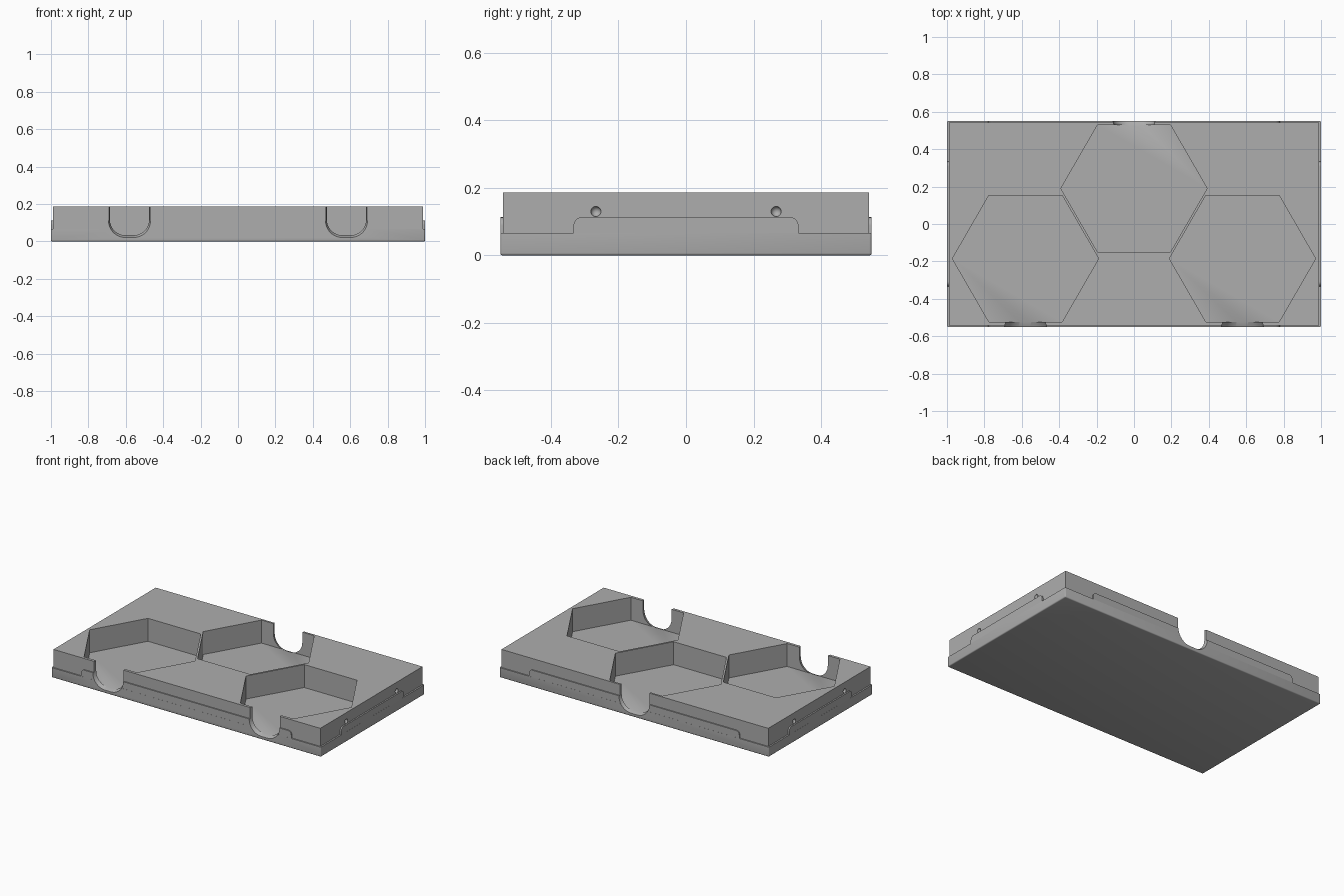
import bpy, bmesh, math
from mathutils import Vector

old = bpy.data.objects.get("Cube")
if old:
    bpy.data.objects.remove(old)

HEIGHT, FLOOR = 0.187, 0.033
LIP_Z, STEP_Z = 0.113, 0.066

grey = bpy.data.materials.new("plain grey")
grey.use_nodes = True
colour = (0.42, 0.42, 0.42, 1)
grey.diffuse_color = colour
grey.node_tree.nodes["Principled BSDF"].inputs["Base Color"].default_value = colour


def make(name, bm):
    bmesh.ops.recalc_face_normals(bm, faces=bm.faces)
    mesh = bpy.data.meshes.new(name)
    bm.to_mesh(mesh)
    bm.free()
    mesh.materials.append(grey)
    obj = bpy.data.objects.new(name, mesh)
    bpy.context.collection.objects.link(obj)
    return obj


def loft(name, start, end):
    """Closed solid between two matching loops of points."""
    bm = bmesh.new()
    a = [bm.verts.new(p) for p in start]
    b = [bm.verts.new(p) for p in end]
    bm.faces.new(a)
    bm.faces.new(b)
    for i in range(len(a)):
        j = (i + 1) % len(a)
        bm.faces.new((a[i], a[j], b[j], b[i]))
    return make(name, bm)


def box(name, half_x, half_y, z0, z1):
    corners = [(-half_x, -half_y), (half_x, -half_y), (half_x, half_y), (-half_x, half_y)]
    return loft(name, [(x, y, z0) for x, y in corners], [(x, y, z1) for x, y in corners])


def combine(target, other, operation):
    mod = target.modifiers.new("join or cut", 'BOOLEAN')
    mod.operation, mod.object, mod.solver = operation, other, 'EXACT'
    bpy.context.view_layer.objects.active = target
    bpy.ops.object.modifier_apply(modifier=mod.name)
    bpy.data.objects.remove(other)


def rounded(half, z_flat, z_round, radius, steps=10):
    """Outline with two rounded corners at z_round and square ones at z_flat."""
    side = 1 if z_round > z_flat else -1
    right = [(half - radius + radius * math.cos(t), z_round + side * radius * (math.sin(t) - 1))
             for t in (math.pi / 2 * i / steps for i in range(steps + 1))]
    return [(half, z_flat)] + right + [(-u, z) for u, z in reversed(right)] + [(-half, z_flat)]


# Base slab with softened corners and lower rim
tray = box("tray", 1.0, 0.55, 0, STEP_Z)
bm = bmesh.new()
bm.from_mesh(tray.data)
edges = [e for e in bm.edges if min(v.co.z for v in e.verts) < 0.001]
bmesh.ops.bevel(bm, geom=edges, offset=0.007, segments=3, profile=0.5, affect='EDGES')
bm.to_mesh(tray.data)
bm.free()

# Upper body and raised lips on all four sides
combine(tray, box("upper_body", 0.99, 0.542, 0.03, HEIGHT), 'UNION')
lip = rounded(0.78, 0.04, LIP_Z, 0.025)
combine(tray, loft("long_lips", [(u, -0.5495, z) for u, z in lip],
                   [(u, 0.5495, z) for u, z in lip]), 'UNION')
lip = rounded(0.333, 0.04, LIP_Z, 0.025)
combine(tray, loft("short_lips", [(-0.9995, u, z) for u, z in lip],
                   [(0.9995, u, z) for u, z in lip]), 'UNION')

# Hexagonal pockets, each with a flared finger notch in the nearest wall
for x, y, side in ((-0.58, -0.185, -1), (0.58, -0.185, -1), (0, 0.19, 1)):
    ring = [(x + 0.391 * math.cos(math.pi / 3 * i), y + 0.391 * math.sin(math.pi / 3 * i))
            for i in range(6)]
    combine(tray, loft("pocket", [(u, v, FLOOR) for u, v in ring],
                       [(u, v, 0.3) for u, v in ring]), 'DIFFERENCE')
    inner = rounded(0.105, 0.3, FLOOR, 0.085)
    outer = rounded(0.113, 0.3, 0.02, 0.09)
    start = [Vector((x + u, side * 0.522, z)) for u, z in inner]
    end = [Vector((x + u, side * 0.552, z)) for u, z in outer]
    combine(tray, loft("finger_notch", start, end), 'DIFFERENCE')

# Small round dimples in the two short sides
for x in (-0.99, 0.99):
    for y in (-0.267, 0.267):
        bm = bmesh.new()
        bmesh.ops.create_uvsphere(bm, u_segments=20, v_segments=12, radius=0.015)
        bmesh.ops.translate(bm, verts=bm.verts, vec=(x, y, 0.13))
        combine(tray, make("dimple", bm), 'DIFFERENCE')

# Smooth the curved faces and keep hard edges
bpy.ops.object.select_all(action='DESELECT')
tray.select_set(True)
bpy.context.view_layer.objects.active = tray
bpy.ops.object.shade_smooth_by_angle(angle=math.radians(30))
